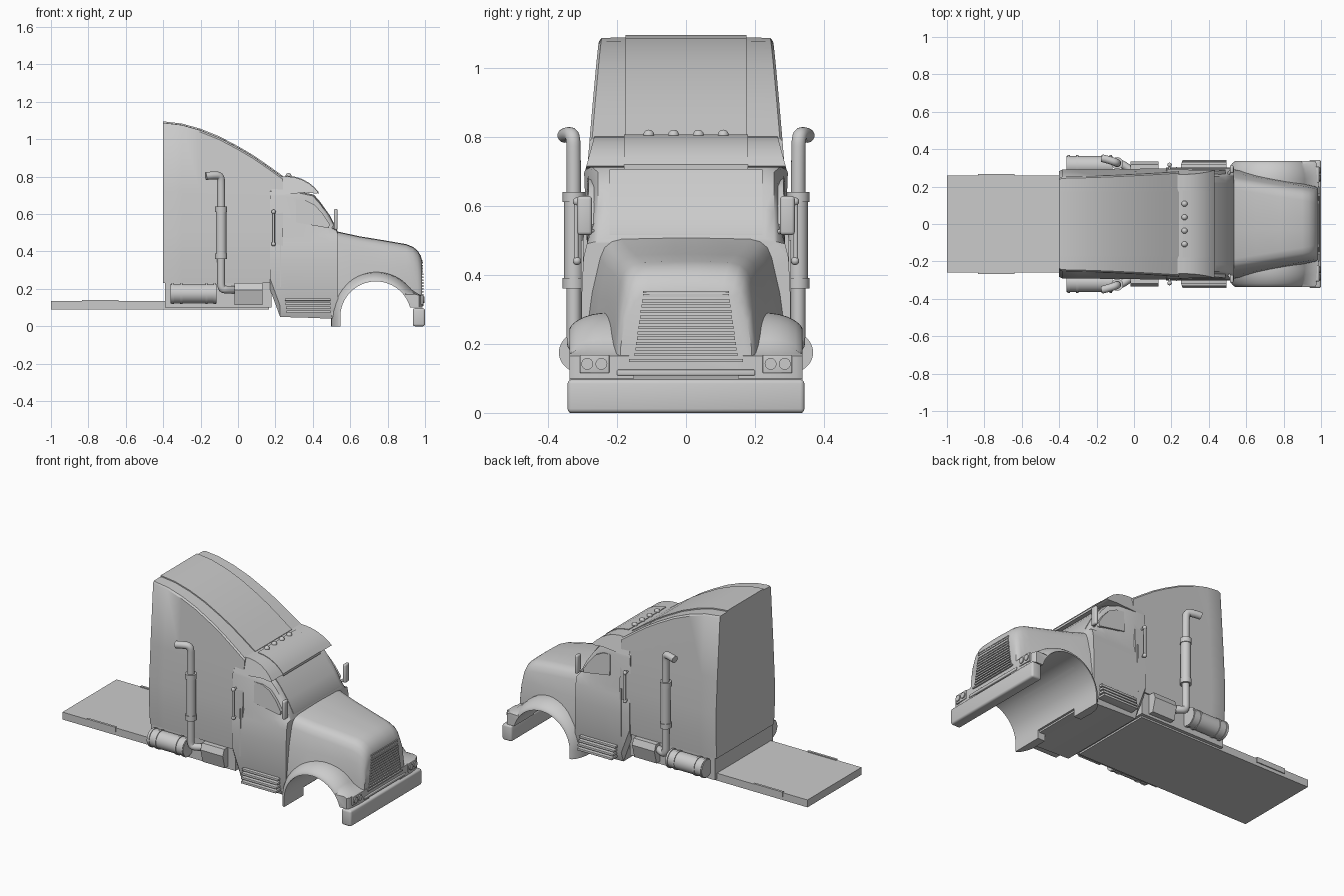
import bpy, bmesh, math
from mathutils import Vector

if "Cube" in bpy.data.objects:
    bpy.data.objects.remove(bpy.data.objects["Cube"])


def finish(ob, angle=35):
    bpy.ops.object.select_all(action='DESELECT')
    ob.select_set(True)
    bpy.context.view_layer.objects.active = ob
    bpy.ops.object.shade_smooth_by_angle(angle=math.radians(angle))
    return ob


def make(name, bm, smooth=True):
    bmesh.ops.recalc_face_normals(bm, faces=bm.faces)
    me = bpy.data.meshes.new(name)
    bm.to_mesh(me)
    bm.free()
    ob = bpy.data.objects.new(name, me)
    bpy.context.collection.objects.link(ob)
    return finish(ob) if smooth else ob


def loft(name, rings):
    bm = bmesh.new()
    vs = [[bm.verts.new(p) for p in r] for r in rings]
    n = len(vs[0])
    for a, b in zip(vs, vs[1:]):
        for i in range(n):
            j = (i + 1) % n
            bm.faces.new((a[i], a[j], b[j], b[i]))
    bm.faces.new(vs[0])
    bm.faces.new(vs[-1])
    return make(name, bm)


def sym(x, half):
    return [(x, y, z) for y, z in half] + [(x, -y, z) for y, z in reversed(half)]


def box(name, lo, hi, bevel=0):
    bm = bmesh.new()
    bmesh.ops.create_cube(bm, size=1)
    for v in bm.verts:
        v.co = [l + (c + 0.5) * (h - l) for l, h, c in zip(lo, hi, v.co)]
    if bevel:
        bmesh.ops.bevel(bm, geom=bm.edges[:], offset=bevel, segments=3, profile=0.5, affect='EDGES')
    return make(name, bm)


def sbox(name, s, lo, hi, bevel=0):
    # box mirrored to side s
    ys = sorted((s * lo[1], s * hi[1]))
    return box(name, (lo[0], ys[0], lo[2]), (hi[0], ys[1], hi[2]), bevel)


def cyl(name, a, b, r, seg=28):
    a, b = Vector(a), Vector(b)
    bm = bmesh.new()
    bmesh.ops.create_cone(bm, cap_ends=True, segments=seg, radius1=r, radius2=r, depth=(b - a).length)
    bm.transform((b - a).to_track_quat('Z', 'Y').to_matrix().to_4x4())
    bmesh.ops.translate(bm, verts=bm.verts, vec=(a + b) / 2)
    return make(name, bm)


def ball(name, c, r):
    bm = bmesh.new()
    bmesh.ops.create_uvsphere(bm, u_segments=16, v_segments=10, radius=r)
    bmesh.ops.translate(bm, verts=bm.verts, vec=c)
    return make(name, bm)


def strip(name, prof, w, t):
    # thin raised panel following an xz profile
    ring = [(x, z + t) for x, z in prof] + [(x, z - 0.01) for x, z in reversed(prof)]
    return loft(name, [[(x, y, z) for x, z in ring] for y in (-w, w)])


def tube(name, pts, r):
    cu = bpy.data.curves.new(name, 'CURVE')
    cu.dimensions = '3D'
    cu.bevel_depth, cu.bevel_resolution, cu.use_fill_caps = r, 5, True
    sp = cu.splines.new('NURBS')
    sp.points.add(len(pts) - 1)
    for p, c in zip(sp.points, pts):
        p.co = (*c, 1)
    sp.use_endpoint_u, sp.order_u, sp.resolution_u = True, 3, 6
    ob = bpy.data.objects.new(name, cu)
    bpy.context.collection.objects.link(ob)
    bpy.ops.object.select_all(action='DESELECT')
    ob.select_set(True)
    bpy.context.view_layer.objects.active = ob
    bpy.ops.object.convert(target='MESH')
    return finish(bpy.context.object)


# wheel arch cutter
CX, CZ, RI = 0.737, 0.05, 0.19


def arc(r, a0, a1, n):
    return [(CX + r * math.cos(math.radians(a0 + (a1 - a0) * i / n)),
             CZ + r * math.sin(math.radians(a0 + (a1 - a0) * i / n))) for i in range(n + 1)]


arch = [(CX - RI, -0.1)] + arc(RI, 180, 0, 40) + [(CX + RI, -0.1)]
cutter = loft("arch_cutter", [[(x, y, z) for x, z in arch] for y in (-0.5, 0.5)])
cutter.hide_render = True


def cut(ob):
    m = ob.modifiers.new("arch", 'BOOLEAN')
    m.object, m.operation, m.solver = cutter, 'DIFFERENCE', 'EXACT'
    bpy.context.view_layer.objects.active = ob
    bpy.ops.object.modifier_apply(modifier=m.name)
    finish(ob)


# rear deck and sleeper skirt
box("rear_deck", (-1, -0.26, 0.09), (0.165, 0.26, 0.135))
box("sleeper_skirt", (-0.39, -0.28, 0.10), (0.18, 0.28, 0.24))

# sleeper with tall curved roof
roof = [(-0.4, 1.088), (-0.385, 1.088), (-0.3, 1.078), (-0.2, 1.05), (-0.1, 1.01), (0, 0.957),
        (0.08, 0.91), (0.16, 0.855), (0.24, 0.798)]
rings = []
for i, (x, t) in enumerate(roof):
    d = 0.015 if i == 0 else 0.008 * (0.24 - x) / 0.64
    w = 0.285 - (t - 0.72) * 0.068
    rings.append(sym(x, [(0.29 - d, 0.232), (0.298 - d, 0.35), (0.298 - d, 0.5), (0.285 - d, 0.72),
                         (w - d, t - 0.012), (w - 0.008 - d, t - 0.002), (0.1, t)]))
loft("sleeper", rings)
strip("roof_panel", roof, 0.175, 0.006)

# cab with sloped windscreen
rings = []
for x, zb, t, w in ((0.17, 0.2, 0.73, 0.275), (0.225, 0.05, 0.73, 0.275), (0.33, 0.047, 0.72, 0.262),
                    (0.40, 0.045, 0.705, 0.245), (0.44, 0.043, 0.66, 0.245), (0.49, 0.041, 0.59, 0.245),
                    (0.535, 0.04, 0.505, 0.245)):
    rings.append(sym(x, [(0.28, zb), (0.302, zb + 0.06), (0.302, 0.35), (0.297, 0.45), (0.287, 0.49),
                         (w + 0.02, max(t - 0.035, 0.495)), (w + 0.01, t - 0.008), (w - 0.015, t)]))
loft("cab", rings)
strip("windscreen", [(0.405, 0.7), (0.44, 0.66), (0.49, 0.59), (0.53, 0.515)], 0.222, 0.005)

# sun visor roof and its raised centre
top = [(0.18, 0.8), (0.26, 0.802), (0.3, 0.797), (0.34, 0.785), (0.38, 0.763), (0.41, 0.738), (0.43, 0.715)]
prof = top + [(0.42, 0.71), (0.36, 0.715), (0.18, 0.7)]
loft("sun_visor", [[(x, s * (0.265 + (0.802 - z) * 0.27), z) for x, z in prof] for s in (-1, 1)])
strip("visor_panel", top[1:], 0.18, 0.004)
for y in (-0.108, -0.036, 0.036, 0.108):
    ball("roof_light", (0.27, y, 0.804), 0.016)

# hood
rings = []
for x, wb, ws, t, zb in ((0.50, 0.295, 0.245, 0.513, 0.05), (0.54, 0.293, 0.24, 0.502, 0.05),
                         (0.65, 0.27, 0.222, 0.478, 0.06), (0.78, 0.245, 0.2, 0.457, 0.08),
                         (0.90, 0.218, 0.182, 0.436, 0.11), (0.935, 0.21, 0.176, 0.422, 0.11),
                         (0.96, 0.205, 0.17, 0.402, 0.11), (0.977, 0.2, 0.163, 0.375, 0.11),
                         (0.985, 0.192, 0.155, 0.345, 0.11)):
    h = t - zb
    rings.append(sym(x, [(wb, zb), (wb - 0.003, zb + 0.35 * h), (wb * 0.6 + ws * 0.4, zb + 0.65 * h),
                         (ws + 0.008, t - 0.055), (ws - 0.005, t - 0.025), (ws - 0.025, t - 0.008),
                         (ws - 0.055, t), (0.03, t + 0.003)]))
cut(loft("hood", rings))

# grille
gy = lambda z: 0.15 - (z - 0.155) * 0.14
box("grille_bottom", (0.975, -0.165, 0.148), (0.994, 0.165, 0.156))
box("grille_top", (0.97, -0.125, 0.347), (0.988, 0.125, 0.353))
box("lower_lip", (0.95, -0.2, 0.108), (0.992, 0.2, 0.125), 0.004)
for i in range(12):
    z = 0.165 + i * 0.0155
    box("grille_slat", (0.975, -gy(z), z), (0.993 - 0.004 * i / 11, gy(z), z + 0.009))

# bumper
box("bumper", (0.935, -0.343, 0.0), (1.0, 0.343, 0.097), 0.012)

for s in (-1, 1):
    # fender with rounded outer edge and wheel arch
    rings = []
    for y, r in ((0.15, 0.238), (0.24, 0.24), (0.27, 0.236), (0.295, 0.228), (0.318, 0.216),
                 (0.332, 0.204), (0.338, 0.193)):
        f = 0.987 + (r - 0.24) * 0.4
        p = [(CX - r, 0)] + arc(r, 180, 38, 28) + [(f - 0.02, 0.172), (f, 0.165), (f, 0.1), (0.92, 0.1), (0.92, 0)]
        rings.append([(x, s * y, z) for x, z in p])
    cut(loft("fender", rings))
    # headlight
    sbox("headlight", s, (0.95, 0.222, 0.115), (0.991, 0.307, 0.168), 0.003)
    for y in (0.245, 0.286):
        cyl("headlight_lens", (0.97, s * y, 0.142), (0.997, s * y, 0.142), 0.017, 20)
    # deck edge plate
    sbox("deck_plate", s, (-0.835, 0.252, 0.11), (-0.64, 0.266, 0.141))
    # exhaust stack
    P = lambda x, y, z: (x, s * y, z)
    tube("exhaust_pipe", [P(-0.02, 0.29, 0.195), P(-0.06, 0.32, 0.195), P(-0.09, 0.325, 0.2), P(-0.09, 0.325, 0.26),
                          P(-0.09, 0.325, 0.5), P(-0.09, 0.325, 0.75), P(-0.092, 0.327, 0.805),
                          P(-0.13, 0.342, 0.808), P(-0.172, 0.352, 0.803)], 0.021)
    cyl("muffler", P(-0.09, 0.325, 0.36), P(-0.09, 0.325, 0.62), 0.028)
    for z in (0.36, 0.61):
        cyl("muffler_band", P(-0.09, 0.325, z), P(-0.09, 0.325, z + 0.03), 0.032)
    # fuel tank with bands
    cyl("fuel_tank", P(-0.36, 0.312, 0.175), P(-0.115, 0.312, 0.175), 0.052, 36)
    for x in (-0.355, -0.31, -0.175, -0.13):
        cyl("tank_band", P(x, 0.312, 0.175), P(x + 0.012, 0.312, 0.175), 0.056, 36)
    # tool box step
    p = [(0.25, 0.115), (0.312, 0.115), (0.333, 0.195), (0.318, 0.232), (0.25, 0.232)]
    loft("tool_box", [[(x, s * y, z) for y, z in p] for x in (-0.02, 0.13)])
    # cab entry steps
    for i in range(4):
        z = 0.07 + i * 0.022
        sbox("cab_step", s, (0.25 + 0.003 * (3 - i), 0.27, z), (0.495, 0.343 - i * 0.007, z + 0.014), 0.002)
    # grab handle
    cyl("grab_handle", P(0.19, 0.318, 0.44), P(0.19, 0.318, 0.612), 0.007, 14)
    for z in (0.44, 0.612):
        ball("handle_knob", P(0.19, 0.316, z), 0.012)
        cyl("handle_mount", P(0.19, 0.28, z), P(0.19, 0.316, z), 0.006, 12)
    # door seam and side window
    sbox("door_seam", s, (0.224, 0.27, 0.21), (0.229, 0.304, 0.5))
    win = [(0.31, 0.555), (0.31, 0.68), (0.36, 0.675), (0.41, 0.65), (0.455, 0.6), (0.49, 0.545), (0.485, 0.525)]
    yw = lambda x, z: 0.292 - (z - 0.49) * (0.05 + 0.3 * max(0, x - 0.31))
    loft("side_window", [[(x, s * (yw(x, z) + d), z) for x, z in win] for d in (-0.02, 0.003)])
    # door mirror
    sbox("mirror", s, (0.512, 0.272, 0.515), (0.533, 0.315, 0.628), 0.0095)
    cyl("mirror_arm", P(0.50, 0.26, 0.52), P(0.52, 0.292, 0.535), 0.007, 12)

bpy.data.objects.remove(cutter)
